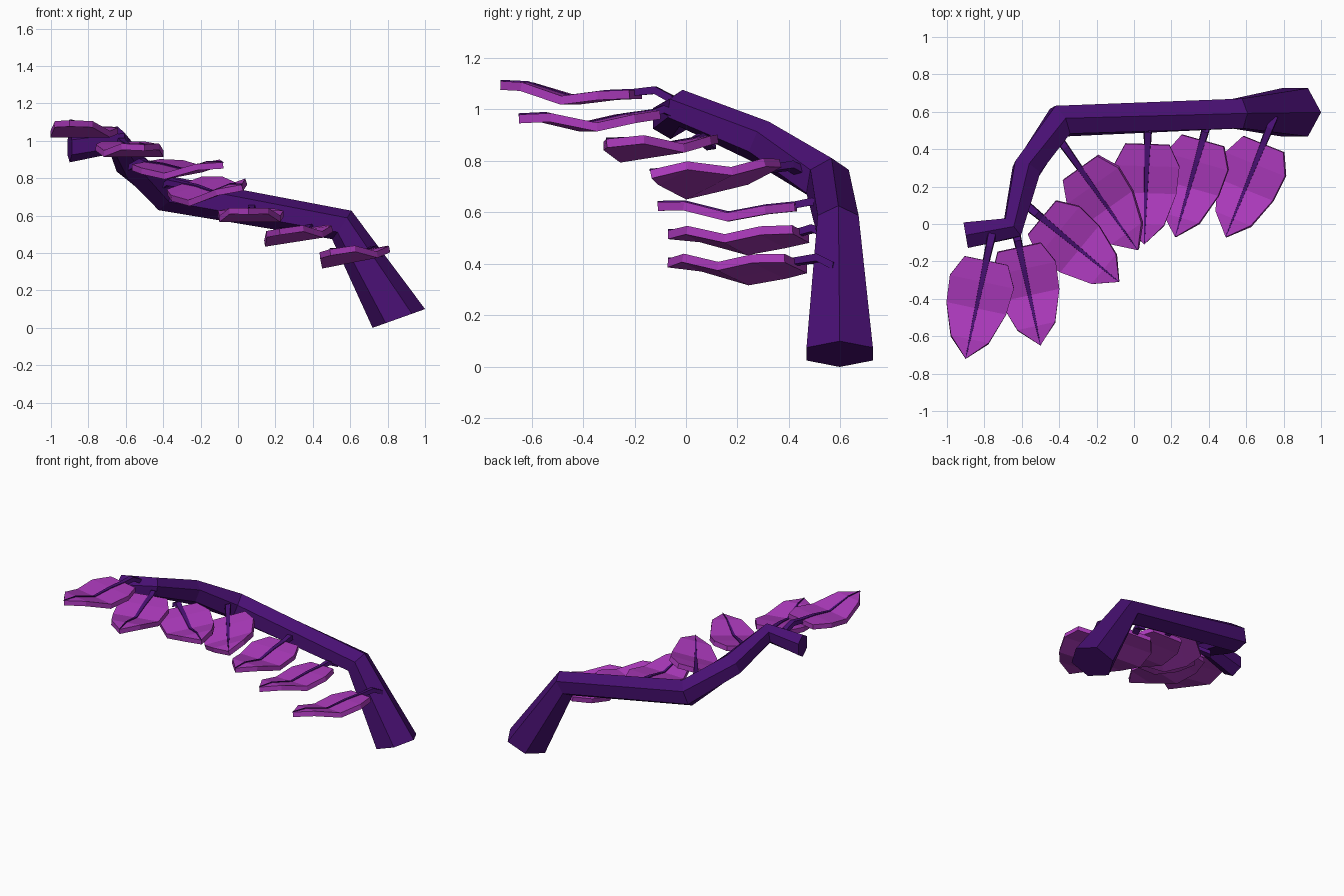
import bpy, bmesh, math
from mathutils import Vector

cube = bpy.data.objects.get("Cube")
if cube:
    bpy.data.objects.remove(cube, do_unlink=True)


def material(name, colour):
    mat = bpy.data.materials.new(name)
    mat.use_nodes = True
    mat.diffuse_color = (*colour, 1)
    mat.node_tree.nodes["Principled BSDF"].inputs["Base Color"].default_value = (*colour, 1)
    return mat


BARK = material("dark violet bark", (0.065, 0.005, 0.17))
LEAF = material("bright purple leaf", (0.41, 0.042, 0.50))


def make_object(name, bm, mat):
    bmesh.ops.recalc_face_normals(bm, faces=bm.faces)
    mesh = bpy.data.meshes.new(name)
    bm.to_mesh(mesh)
    bm.free()
    mesh.materials.append(mat)
    obj = bpy.data.objects.new(name, mesh)
    bpy.context.collection.objects.link(obj)
    return obj


def tube(name, rings, mat):
    """Skin equal rings of points and cap both ends."""
    bm = bmesh.new()
    rows = [[bm.verts.new(p) for p in ring] for ring in rings]
    n = len(rows[0])
    for a, b in zip(rows, rows[1:]):
        for i in range(n):
            j = (i + 1) % n
            bm.faces.new((a[i], a[j], b[j], b[i]))
    bm.faces.new(rows[0])
    bm.faces.new(rows[-1])
    return make_object(name, bm, mat)


# Branch: six-sided tube with mitred bends
path = [Vector(p) for p in ((0.86, 0.597, 0.05), (0.555, 0.59, 0.55), (-0.395, 0.55, 0.72),
                            (-0.575, 0.29, 0.875), (-0.65, -0.02, 1.005), (-0.9, -0.06, 0.965))]
radii = (0.149, 0.092, 0.097, 0.085, 0.072, 0.08)
rings = []
for i, (p, r) in enumerate(zip(path, radii)):
    if i == 0:
        t = Vector((-0.336, 0, 0.94))
    elif i == len(path) - 1:
        t = Vector((-0.98, -0.17, 0))
    else:
        t = (p - path[i - 1]).normalized() + (path[i + 1] - p).normalized()
    t.normalize()
    up = Vector((0, 0, 1))
    up = (up - t * up.dot(t)).normalized()
    side = t.cross(up)
    rings.append([p + r * (up * math.cos(k * math.pi / 3) + side * math.sin(k * math.pi / 3))
                  for k in range(6)])
tube("branch", rings, BARK)

# Leaf template: distance from tip, half width, height
OUTLINE = ((0, 0, 0), (0.107, 0.103, 0), (0.275, 0.163, -0.045),
           (0.42, 0.175, -0.02), (0.535, 0.118, -0.01))


def add_leaf(index, tip, base, roll):
    tip, base = Vector(tip), Vector(base)
    along = base - tip
    length = along.xy.length
    along /= length
    cross = Vector((along.y, -along.x, roll)).normalized()

    def place(s, w, h):
        return tip + along * s + cross * w + Vector((0, 0, h))

    # Blade: bent sheet with thickness
    bm = bmesh.new()
    rows = [[bm.verts.new(place(s, w * k, h)) for k in (-1, 0, 1)]
            for s, w, h in OUTLINE[1:]]
    point = bm.verts.new(tip)
    for k in (0, 1):
        bm.faces.new((point, rows[0][k + 1], rows[0][k]))
        for a, b in zip(rows, rows[1:]):
            bm.faces.new((a[k], a[k + 1], b[k + 1], b[k]))
    blade = make_object(f"leaf_blade_{index}", bm, LEAF)
    if sum(f.normal.z for f in blade.data.polygons) < 0:
        blade.data.flip_normals()
    solid = blade.modifiers.new("thickness", 'SOLIDIFY')
    solid.thickness = 0.034
    solid.offset = -1

    # Stalk: tapered square rod that becomes the midrib
    stations = [(s, h) for s, w, h in OUTLINE]
    stations += [(length - 0.04, 0.003), (length + 0.03, -0.03)]
    rod = []
    for s, h in stations:
        w = 0.002 + 0.021 * s / length
        low = -0.004 - 0.022 * s / length
        rod.append([place(s, -w, h + low), place(s, w, h + low),
                    place(s, w * 0.8, h + 0.005), place(s, -w * 0.8, h + 0.005)])
    tube(f"leaf_stalk_{index}", rod, BARK)


# Leaves from the thick end of the branch to the thin end
leaves = (((0.49, -0.07, 0.42), (0.74, 0.55, 0.43), 0.18),
          ((0.22, -0.07, 0.53), (0.39, 0.53, 0.545), 0.15),
          ((0.055, -0.11, 0.64), (0.075, 0.53, 0.65), 0.0),
          ((0.02, -0.14, 0.765), (-0.39, 0.44, 0.79), 0.3),
          ((-0.08, -0.31, 0.885), (-0.55, 0.08, 0.9), 0.12),
          ((-0.5, -0.65, 0.98), (-0.63, -0.05, 1.01), 0.0),
          ((-0.9, -0.72, 1.11), (-0.765, -0.08, 1.08), 0.0))
for i, (tip, base, roll) in enumerate(leaves, 1):
    add_leaf(i, tip, base, roll)
